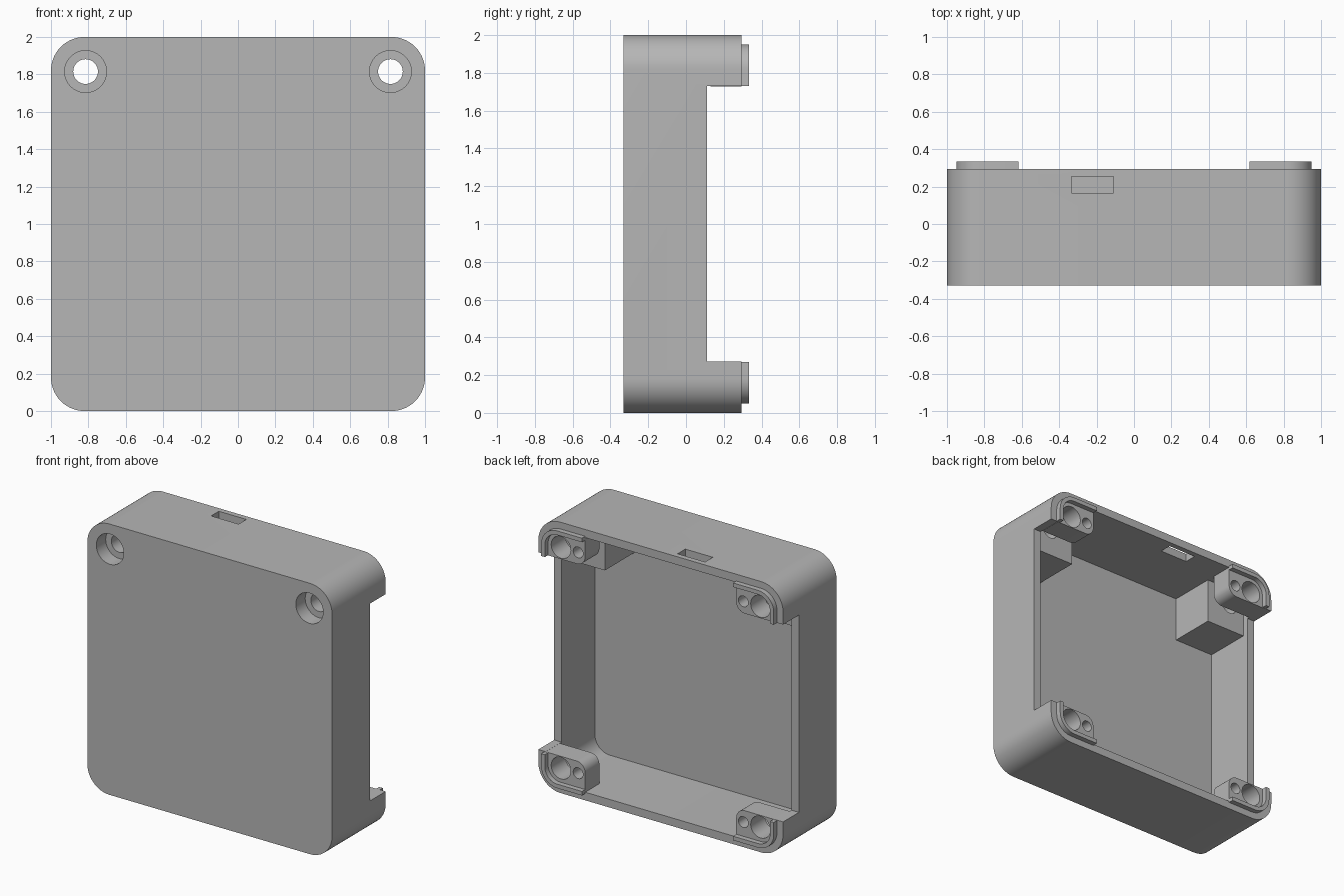
import bpy, bmesh, math

cube = bpy.data.objects.get("Cube")
if cube:
    bpy.data.objects.remove(cube, do_unlink=True)

grey = bpy.data.materials.new("light_grey_plastic")
grey.use_nodes = True
COLOUR = (0.47, 0.47, 0.47, 1)
grey.diffuse_color = COLOUR
grey.node_tree.nodes["Principled BSDF"].inputs["Base Color"].default_value = COLOUR

BACK = 0.295     # rim of the case
FRONT = -0.33    # outer front face
FLOOR = -0.28    # inner front face
INNER = 0.94     # half width of the cavity
SCREW = 0.815    # screw distance from the centre


def arc(cx, cz, r, start, end, n=14):
    """Points on an arc, angles in degrees."""
    if r == 0:
        return [(cx, cz)]
    angles = [math.radians(start + (end - start) * i / n) for i in range(n + 1)]
    return [(cx + r * math.cos(a), cz + r * math.sin(a)) for a in angles]


def rounded(x0, x1, z0, z1, radii):
    """Rectangle with radii for: high/high, low-x/high, low/low, high-x/low corners."""
    a, b, c, d = radii
    return (arc(x1 - a, z1 - a, a, 0, 90) + arc(x0 + b, z1 - b, b, 90, 180)
            + arc(x0 + c, z0 + c, c, 180, 270) + arc(x1 - d, z0 + d, d, 270, 360))


def circle(cx, cz, r, n=40):
    return arc(cx, cz, r, 0, 360, n)[:-1]


def prism(name, outline, y0, y1, sx=1, sz=1):
    """Extrude an outline along y, mirrored into a corner by sx and sz."""
    bm = bmesh.new()
    face = bm.faces.new([bm.verts.new((x * sx, y0, z * sz + 1)) for x, z in outline])
    result = bmesh.ops.extrude_face_region(bm, geom=[face])
    verts = [v for v in result["geom"] if isinstance(v, bmesh.types.BMVert)]
    bmesh.ops.translate(bm, verts=verts, vec=(0, y1 - y0, 0))
    bmesh.ops.recalc_face_normals(bm, faces=bm.faces)
    mesh = bpy.data.meshes.new(name)
    bm.to_mesh(mesh)
    bm.free()
    obj = bpy.data.objects.new(name, mesh)
    bpy.context.collection.objects.link(obj)
    mesh.materials.append(grey)
    return obj


def cut(obj, cutters):
    """Subtract each cutter, bake the result and drop the cutters."""
    for cutter in cutters:
        cutter.hide_render = True
        mod = obj.modifiers.new("cut", 'BOOLEAN')
        mod.operation = 'DIFFERENCE'
        mod.solver = 'EXACT'
        mod.object = cutter
    graph = bpy.context.evaluated_depsgraph_get()
    mesh = bpy.data.meshes.new_from_object(obj.evaluated_get(graph))
    obj.modifiers.clear()
    obj.data = mesh
    for cutter in cutters:
        bpy.data.objects.remove(cutter, do_unlink=True)


def box(x0, x1, y0, y1, z0, z1):
    return prism("cutter", rounded(x0, x1, z0, z1, (0, 0, 0, 0)), y0, y1)


def hole(x, z, r, y0, y1, sx, sz=1):
    return prism("cutter", circle(x, z, r), y0, y1, sx, sz)


parts = []

# Case: open rounded tray with side notches, a port slot and two screw recesses
case = prism("case", rounded(-1, 1, -1, 1, [0.18] * 4), FRONT, BACK)
cut(case, [
    prism("cutter", rounded(-INNER, INNER, -INNER, INNER, [0.12] * 4), FLOOR, 0.5),
    box(-1.2, -0.8, 0.11, 0.5, -0.727, 0.73),
    box(0.8, 1.2, 0.11, 0.5, -0.727, 0.73),
    box(-0.335, -0.11, 0.165, 0.255, 0.9, 1.1),
    hole(SCREW, SCREW, 0.112, -0.5, -0.2, 1),
    hole(SCREW, SCREW, 0.112, -0.5, -0.2, -1),
])
parts.append(case)

# Screw bosses behind the two upper recesses
for sx, side in ((1, "left"), (-1, "right")):
    boss = prism("screw_boss_" + side,
                 rounded(0.617, INNER, 0.61, INNER, (0.12, 0, 0, 0)), FLOOR, 0.065, sx)
    cut(boss, [hole(SCREW, SCREW, 0.112, -0.5, -0.22, sx),
               hole(SCREW, SCREW, 0.066, -0.5, 0.3, sx)])
    parts.append(boss)

# Four corner tabs with two holes each, and a raised locating lip around the corner
lip_outline = ([(0.617, 0.95)] + arc(0.82, 0.82, 0.13, 90, 0) + [(0.95, 0.73), (0.92, 0.73)]
               + arc(0.82, 0.82, 0.10, 0, 90) + [(0.617, 0.92)])
for sx, side in ((1, "left"), (-1, "right")):
    for sz, level in ((1, "upper"), (-1, "lower")):
        suffix = level + "_" + side
        tab = prism("corner_tab_" + suffix,
                    rounded(0.617, INNER, 0.728, INNER, (0.12, 0, 0.07, 0)),
                    0.13, BACK, sx, sz)
        cut(tab, [hole(SCREW, SCREW, 0.08, 0, 0.5, sx, sz),
                  hole(0.675, SCREW, 0.04, 0, 0.5, sx, sz)])
        parts.append(tab)
        parts.append(prism("corner_lip_" + suffix, lip_outline, BACK, 0.333, sx, sz))

# Smooth the curved walls, keep edges sharp
bpy.ops.object.select_all(action='DESELECT')
for part in parts:
    part.select_set(True)
bpy.context.view_layer.objects.active = case
bpy.ops.object.shade_smooth_by_angle(angle=math.radians(30))
